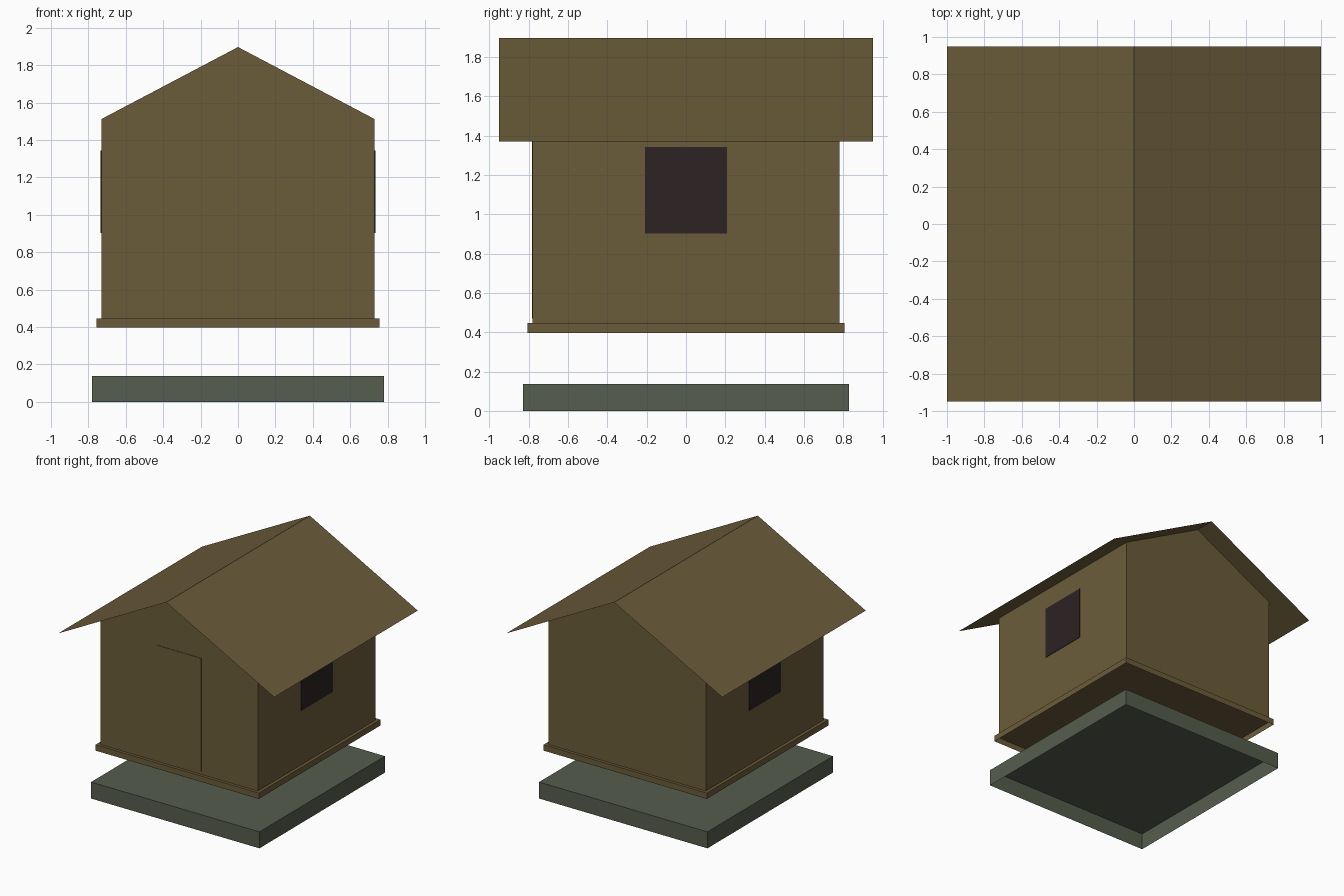
import bpy
import bmesh
from mathutils import Matrix, Vector

cube = bpy.data.objects.get("Cube")
if cube:
    bpy.data.objects.remove(cube, do_unlink=True)


def make_material(name, rgb):
    mat = bpy.data.materials.new(name)
    mat.use_nodes = True
    mat.diffuse_color = (*rgb, 1)
    mat.node_tree.nodes["Principled BSDF"].inputs["Base Color"].default_value = (*rgb, 1)
    return mat


WOOD = make_material("brown wood", (0.147, 0.107, 0.042))
STONE = make_material("grey green stone", (0.093, 0.109, 0.074))
GLASS = make_material("dark window", (0.026, 0.016, 0.017))


def finish(name, bm, mat):
    mesh = bpy.data.meshes.new(name)
    bm.to_mesh(mesh)
    bm.free()
    mesh.materials.append(mat)
    obj = bpy.data.objects.new(name, mesh)
    bpy.context.collection.objects.link(obj)
    return obj


def box(name, low, high, mat, open_bottom=False):
    low, high = Vector(low), Vector(high)
    bm = bmesh.new()
    place = Matrix.Translation((low + high) / 2) @ Matrix.Diagonal((*(high - low), 1))
    bmesh.ops.create_cube(bm, size=1, matrix=place)
    bm.normal_update()
    if open_bottom:
        under = [f for f in bm.faces if f.normal.z < -0.5]
        bmesh.ops.delete(bm, geom=under, context="FACES")
    return finish(name, bm, mat)


RIDGE, EAVE = 1.897, 1.37
WALL_X, WALL_Y = 0.73, 0.78
PLINTH_TOP = 0.447
shoulder = RIDGE - (RIDGE - EAVE) * WALL_X

# Hollow slabs: ground base and the raised house plinth
box("ground_base", (-0.78, -0.83, 0), (0.78, 0.83, 0.138), STONE, open_bottom=True)
box("house_plinth", (-0.756, -0.805, 0.398), (0.756, 0.805, PLINTH_TOP), WOOD, open_bottom=True)

# Gabled walls, extruded front to back and left open above and below
bm = bmesh.new()
profile = [(-WALL_X, PLINTH_TOP), (WALL_X, PLINTH_TOP), (WALL_X, shoulder),
           (0, RIDGE), (-WALL_X, shoulder)]
gable = bm.faces.new([bm.verts.new((x, -WALL_Y, z)) for x, z in profile])
back = bmesh.ops.extrude_face_region(bm, geom=[gable], use_keep_orig=True)["geom"]
bmesh.ops.translate(bm, vec=(0, 2 * WALL_Y, 0),
                    verts=[v for v in back if isinstance(v, bmesh.types.BMVert)])
bmesh.ops.recalc_face_normals(bm, faces=bm.faces[:])
bmesh.ops.delete(bm, geom=[f for f in bm.faces if abs(f.normal.z) > 0.1], context="FACES")
finish("house_walls", bm, WOOD)

# Thin pitched roof sheet
bm = bmesh.new()
rows = [[bm.verts.new((x, y, z)) for y in (-0.95, 0.95)]
        for x, z in ((-1, EAVE), (0, RIDGE), (1, EAVE))]
for a, b in zip(rows, rows[1:]):
    bm.faces.new((a[0], b[0], b[1], a[1]))
finish("roof", bm, WOOD)

# Door plate on the front gable
box("front_door", (-0.206, -WALL_Y - 0.004, 0.47), (0.206, -WALL_Y, 1.42), WOOD)

# Window plate on each side wall
for side, x in (("left", WALL_X), ("right", -WALL_X - 0.004)):
    box(side + "_window", (x, -0.208, 0.902), (x + 0.004, 0.208, 1.343), GLASS)
